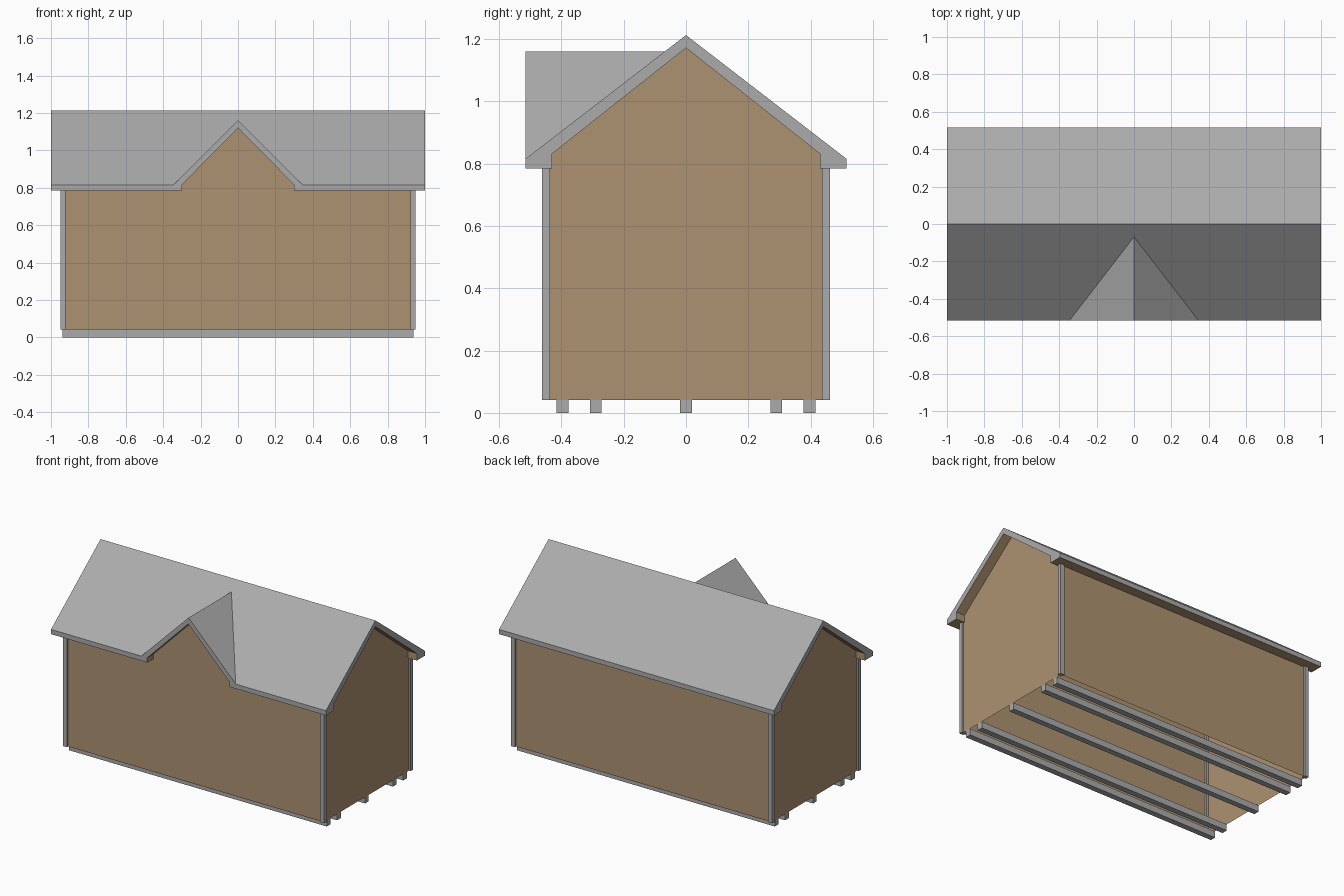
import bpy, bmesh
from mathutils import Vector

if "Cube" in bpy.data.objects:
    bpy.data.objects.remove(bpy.data.objects["Cube"])


def material(name, rgb):
    m = bpy.data.materials.new(name)
    m.diffuse_color = (*rgb, 1)
    m.use_nodes = True
    m.node_tree.nodes["Principled BSDF"].inputs["Base Color"].default_value = m.diffuse_color
    return m


GREY = material("grey_trim", (0.41, 0.41, 0.41))
TAN = material("tan_siding", (0.42, 0.29, 0.165))


def finish(name, bm, mats):
    me = bpy.data.meshes.new(name)
    bm.to_mesh(me)
    bm.free()
    ob = bpy.data.objects.new(name, me)
    bpy.context.collection.objects.link(ob)
    for m in mats:
        me.materials.append(m)
    return ob


def box(name, lo, hi, mat):
    bm = bmesh.new()
    bmesh.ops.create_cube(bm, size=1)
    for v in bm.verts:
        v.co = Vector([a + (b - a) * (t + 0.5) for a, b, t in zip(lo, hi, v.co)])
    return finish(name, bm, [mat])


def outline(half):
    """Mirror a right-hand half profile (ending at the peak) to a full outline."""
    return half + [(-a, z) for a, z in reversed(half[:-1])]


def prism(name, half, start, end, axis):
    """Extrude a symmetric profile along x or y."""
    bm = bmesh.new()
    put = (lambda a, z: (start, a, z)) if axis == 'x' else (lambda a, z: (a, start, z))
    f = bm.faces.new([bm.verts.new(put(a, z)) for a, z in outline(half)])
    d = end - start
    ext = bmesh.ops.extrude_face_region(bm, geom=[f], use_keep_orig=True)["geom"]
    bmesh.ops.translate(bm, vec=(d, 0, 0) if axis == 'x' else (0, d, 0),
                        verts=[g for g in ext if isinstance(g, bmesh.types.BMVert)])
    bmesh.ops.recalc_face_normals(bm, faces=bm.faces)
    return finish(name, bm, [GREY])


def boolean(ob, other, op):
    mod = ob.modifiers.new(op, 'BOOLEAN')
    mod.operation, mod.object, mod.solver = op, other, 'EXACT'
    bpy.context.view_layer.objects.active = ob
    bpy.ops.object.modifier_apply(modifier=mod.name)
    bpy.data.objects.remove(other)


# Roof: main gable plus front dormer, hollowed from below
roof = prism("roof", [(0.515, 0.785), (0.515, 0.816), (0, 1.213)], -1, 1, 'x')
boolean(roof, prism("dormer", [(0.36, 0.80), (0, 1.16)], -0.515, 0, 'y'), 'UNION')
boolean(roof, prism("attic", [(0.43, 0.7), (0.43, 0.832), (0, 1.172)], -1.1, 1.1, 'x'), 'DIFFERENCE')
boolean(roof, prism("dormer_space", [(0.30, 0.7), (0.30, 0.816), (0, 1.12)], -0.6, 0, 'y'), 'DIFFERENCE')

# Undersides and inner returns of the roof take the siding colour
roof.data.materials.clear()
roof.data.materials.append(GREY)
roof.data.materials.append(TAN)
for p in roof.data.polygons:
    inner = abs(p.normal.z) < 0.01 and abs(p.center.x) < 0.99 and abs(p.center.y) < 0.5
    p.material_index = int(p.normal.z < -0.01 or inner)
    p.use_smooth = False

# Walls: a thin open-bottomed shell
WX, WY, Z0 = 0.9375, 0.45, 0.042
bm = bmesh.new()
gable = outline([(WY, Z0), (WY, 0.84), (0, 1.19)])
front = outline([(WX, Z0), (WX, 0.80), (0.32, 0.80), (0.32, 0.82), (0, 1.14)])
for x in (-WX, WX):
    pts = [(x, a, z) for a, z in gable]
    bm.faces.new([bm.verts.new(c) for c in (pts if x > 0 else pts[::-1])]).normal_update()
bm.faces.new([bm.verts.new((a, -WY, z)) for a, z in front])
bm.faces.new([bm.verts.new(c) for c in
              [(WX, WY, Z0), (-WX, WY, Z0), (-WX, WY, 0.80), (WX, WY, 0.80)]])
bm.normal_update()
for f in bm.faces:  # face outward
    if f.normal.dot(f.calc_center_median() - Vector((0, 0, 0.5))) < 0:
        f.normal_flip()
finish("walls", bm, [TAN])

# Corner posts
for sx in (-1, 1):
    for sy in (-1, 1):
        xs, ys = sorted((sx * 0.921, sx * 0.95)), sorted((sy * 0.437, sy * 0.462))
        box("corner_post", (xs[0], ys[0], Z0), (xs[1], ys[1], 0.79), GREY)

# Floor skids
for y in (-0.397, -0.29, 0, 0.29, 0.397):
    box("skid", (-0.9375, y - 0.019, 0), (0.9375, y + 0.019, Z0), GREY)
